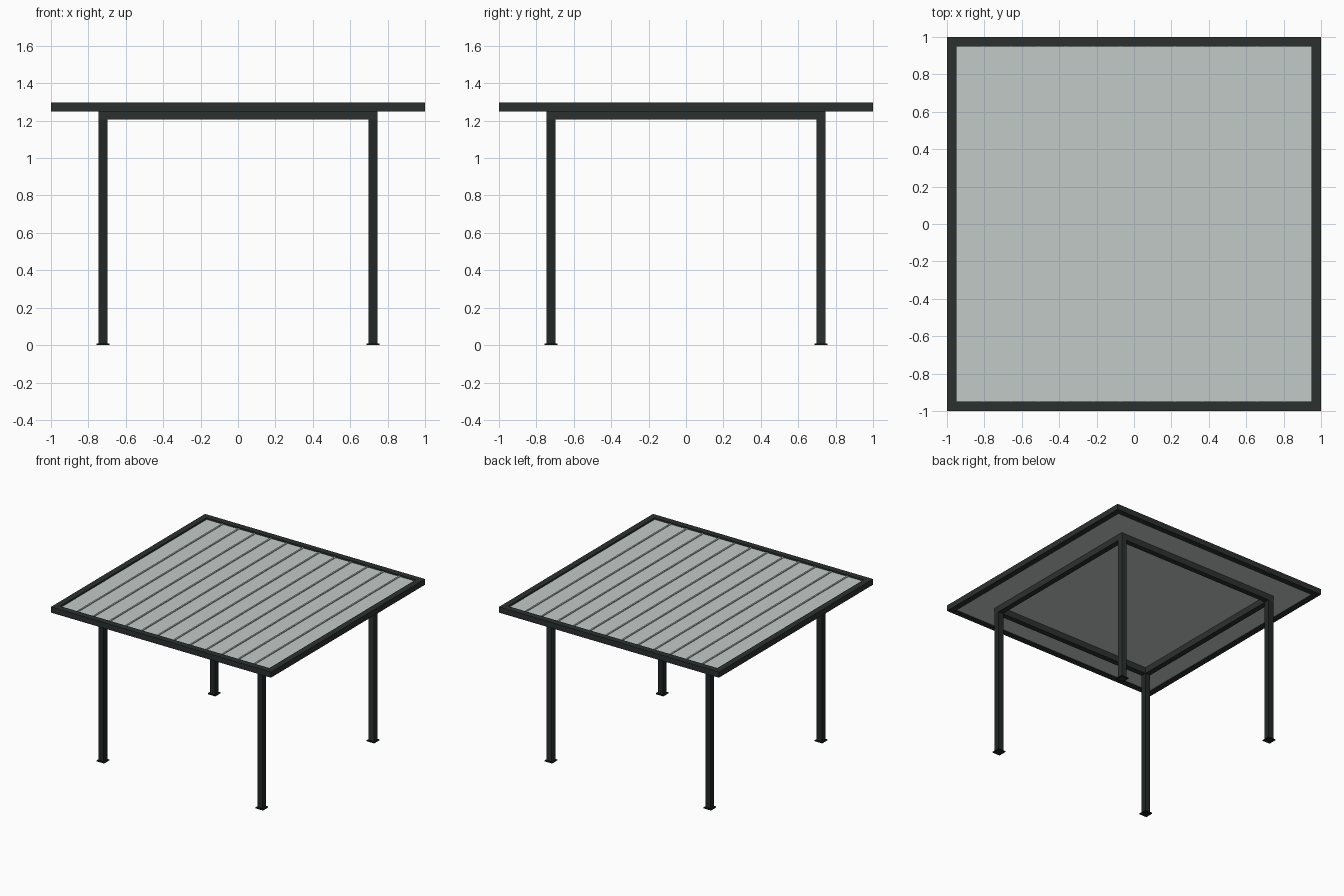
import bpy

cube = bpy.data.objects.get("Cube")
if cube:
    bpy.data.objects.remove(cube, do_unlink=True)


def material(name, rgb):
    m = bpy.data.materials.new(name)
    m.use_nodes = True
    m.diffuse_color = (*rgb, 1)
    m.node_tree.nodes["Principled BSDF"].inputs["Base Color"].default_value = (*rgb, 1)
    return m


FRAME = material("dark green grey", (0.024, 0.031, 0.030))
POST = material("charcoal", (0.016, 0.021, 0.020))
BASE = material("near black", (0.009, 0.012, 0.012))
PANEL = material("pale grey", (0.54, 0.59, 0.575))


def box(name, x, y, z, mat):
    """Box from (low, high) pairs along each axis."""
    lo, hi = zip(x, y, z)
    verts = [(a, b, c) for a in (lo[0], hi[0]) for b in (lo[1], hi[1]) for c in (lo[2], hi[2])]
    faces = [(0, 1, 3, 2), (4, 6, 7, 5), (0, 4, 5, 1), (2, 3, 7, 6), (0, 2, 6, 4), (1, 5, 7, 3)]
    mesh = bpy.data.meshes.new(name)
    mesh.from_pydata(verts, [], faces)
    mesh.materials.append(mat)
    ob = bpy.data.objects.new(name, mesh)
    bpy.context.collection.objects.link(ob)
    return ob


def ring(name, outer, width, z, mat):
    """Square frame with mitred corners."""
    inner = outer - width
    corners = [(-1, -1), (1, -1), (1, 1), (-1, 1)]
    verts = [(sx * r, sy * r, h) for r, h in
             ((outer, z[0]), (outer, z[1]), (inner, z[1]), (inner, z[0])) for sx, sy in corners]
    faces = []
    for loop in range(4):
        a, b = loop * 4, (loop + 1) % 4 * 4
        for i in range(4):
            j = (i + 1) % 4
            faces.append((a + i, a + j, b + j, b + i))
    mesh = bpy.data.meshes.new(name)
    mesh.from_pydata(verts, [], faces)
    mesh.materials.append(mat)
    ob = bpy.data.objects.new(name, mesh)
    bpy.context.collection.objects.link(ob)


# Roof edge and the supporting beams under it
ring("roof_edge", 1.0, 0.05, (1.25, 1.297), FRAME)
ring("support_beams", 0.745, 0.045, (1.205, 1.256), FRAME)

# Roof sheet with raised seams running front to back
box("roof_sheet", (-0.95, 0.95), (-0.95, 0.95), (1.255, 1.284), PANEL)
panels = 13
pitch = 1.9 / panels
for i in range(1, panels):
    x = -0.95 + i * pitch
    box(f"roof_seam_{i}", (x - 0.006, x + 0.006), (-0.95, 0.95), (1.283, 1.291), PANEL)

# Posts on base plates
for sx, side in ((-1, "right"), (1, "left")):
    for sy, end in ((-1, "front"), (1, "back")):
        x, y = sx * 0.722, sy * 0.722
        mat = FRAME if sx + sy > 0 else POST
        box(f"{end}_{side}_post", (x - 0.023, x + 0.023), (y - 0.023, y + 0.023), (0.0, 1.25), mat)
        box(f"{end}_{side}_base", (x - 0.034, x + 0.034), (y - 0.034, y + 0.034), (0.0, 0.008), BASE)
